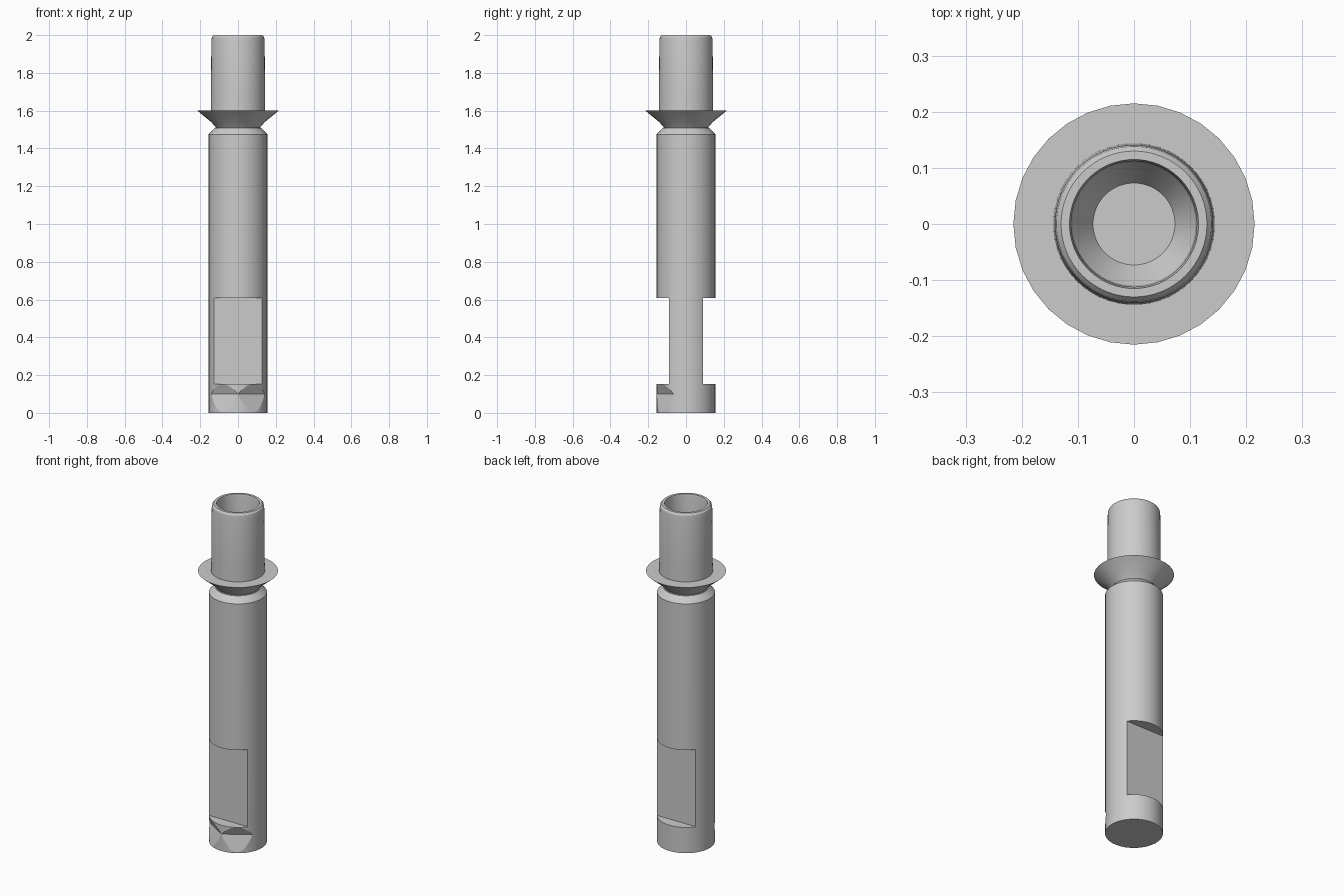
import bpy, bmesh, math
from mathutils import Matrix

cube = bpy.data.objects.get("Cube")
if cube:
    bpy.data.objects.remove(cube, do_unlink=True)

steel = bpy.data.materials.new("plain grey steel")
steel.use_nodes = True
grey = (0.6, 0.6, 0.6, 1)
steel.diffuse_color = grey
steel.node_tree.nodes["Principled BSDF"].inputs["Base Color"].default_value = grey


def add_object(name, bm):
    bmesh.ops.recalc_face_normals(bm, faces=bm.faces)
    mesh = bpy.data.meshes.new(name)
    bm.to_mesh(mesh)
    bm.free()
    mesh.materials.append(steel)
    obj = bpy.data.objects.new(name, mesh)
    bpy.context.collection.objects.link(obj)
    return obj


def lathe(name, profile, sides):
    """Revolve (radius, height) points about z, closing both ends on the axis."""
    bm = bmesh.new()
    points = [(0, profile[0][1])] + profile + [(0, profile[-1][1])]
    verts = [bm.verts.new((r, 0, z)) for r, z in points]
    edges = [bm.edges.new(pair) for pair in zip(verts, verts[1:])]
    bmesh.ops.spin(bm, geom=verts + edges, cent=(0, 0, 0), axis=(0, 0, 1),
                   angle=math.tau, steps=sides, use_duplicate=False)
    bmesh.ops.remove_doubles(bm, verts=bm.verts, dist=1e-5)
    return add_object(name, bm)


def cut(target, cutter):
    mod = target.modifiers.new("cut " + cutter.name, 'BOOLEAN')
    mod.operation = 'DIFFERENCE'
    mod.solver = 'EXACT'
    mod.object = cutter
    cutter.hide_render = True
    cutter.hide_set(True)


def smooth(obj):
    bpy.ops.object.select_all(action='DESELECT')
    obj.select_set(True)
    bpy.context.view_layer.objects.active = obj
    bpy.ops.object.shade_smooth_by_angle(angle=math.radians(25))


R = 0.155  # shank radius

# Main shank with a chamfered shoulder
shank = lathe("shank", [(R, 0), (R, 1.475), (0.123, 1.508)], 64)

# Opposed flats milled into the shank
for side, label in ((-1, "front"), (1, "back")):
    bm = bmesh.new()
    bmesh.ops.create_cube(bm, size=1, matrix=Matrix.Translation((0, side * 0.19, 0.381))
                          @ Matrix.Diagonal((0.5, 0.2, 0.457, 1)))
    cut(shank, add_object(label + "_flat_cutter", bm))

# Shallow V-shaped facets on the front of the foot
for side, label in ((1, "left"), (-1, "right")):
    bm = bmesh.new()
    outline = [(R + 0.001, 0), (0.131, 0.1), (R, 0.153), (0.2, 0.153), (0.2, 0)]
    face = bm.faces.new([bm.verts.new((r, -0.2, z)) for r, z in outline])
    ext = bmesh.ops.extrude_face_region(bm, geom=[face])["geom"]
    moved = [v for v in ext if isinstance(v, bmesh.types.BMVert)]
    bmesh.ops.translate(bm, verts=moved, vec=(0, 0.4, 0))
    turn = math.radians(-90 + side * 32.5)
    bmesh.ops.rotate(bm, verts=bm.verts, matrix=Matrix.Rotation(turn, 3, 'Z'))
    cut(shank, add_object(label + "_foot_cutter", bm))
smooth(shank)

# Flared collar with a sharp rim
collar = lathe("collar", [(0.118, 1.5), (0.118, 1.512), (0.14, 1.538),
                          (0.215, 1.6)], 32)
smooth(collar)

# Hollow upper socket with a rounded lip and tapered bore floor
socket = lathe("socket", [(0.144, 1.59), (0.143, 1.7), (0.141, 1.97), (0.138, 1.99),
                          (0.13, 2), (0.115, 2), (0.112, 1.985), (0.11, 1.68),
                          (0.073, 1.62)], 64)
smooth(socket)
